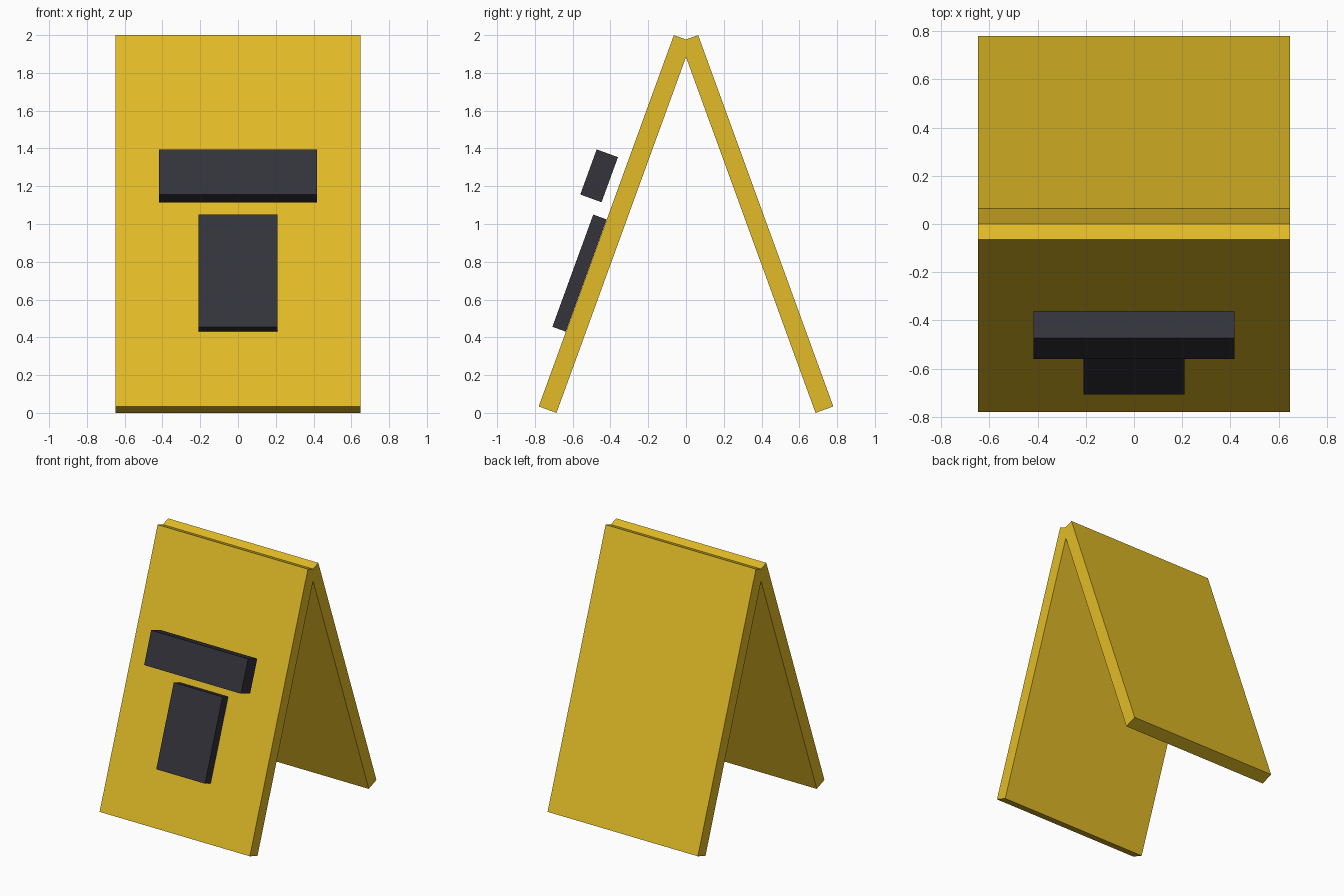
import bpy
from math import radians

cube = bpy.data.objects.get("Cube")
if cube:
    bpy.data.objects.remove(cube, do_unlink=True)


def make_material(name, rgb):
    mat = bpy.data.materials.new(name)
    mat.use_nodes = True
    colour = (*rgb, 1.0)
    mat.diffuse_color = colour
    mat.node_tree.nodes["Principled BSDF"].inputs["Base Color"].default_value = colour
    return mat


yellow = make_material("sign yellow", (0.76, 0.50, 0.02))
charcoal = make_material("charcoal", (0.033, 0.033, 0.043))
LEAN = radians(20)


def slab(name, size, y, z, tilt, mat):
    """Flat box of the given width, thickness and length, tilted about x."""
    bpy.ops.mesh.primitive_cube_add(size=1)
    obj = bpy.context.object
    obj.name = name
    obj.data.transform(obj.matrix_world.Diagonal((*size, 1)))
    obj.location = (0, y, z)
    obj.rotation_euler.x = tilt
    obj.data.materials.append(mat)
    return obj


# Two boards leaning together and crossing at the top
for name, side in (("front_board", -1), ("back_board", 1)):
    slab(name, (1.296, 0.1, 2.092), side * 0.375, 1.0, side * LEAN, yellow)

# Raised blocks on the front: a floating bar above an upright plate
slab("upper_bar", (0.836, 0.12, 0.254), -0.46, 1.255, -LEAN, charcoal)
slab("lower_plate", (0.42, 0.075, 0.632), -0.564, 0.74, -LEAN, charcoal)
